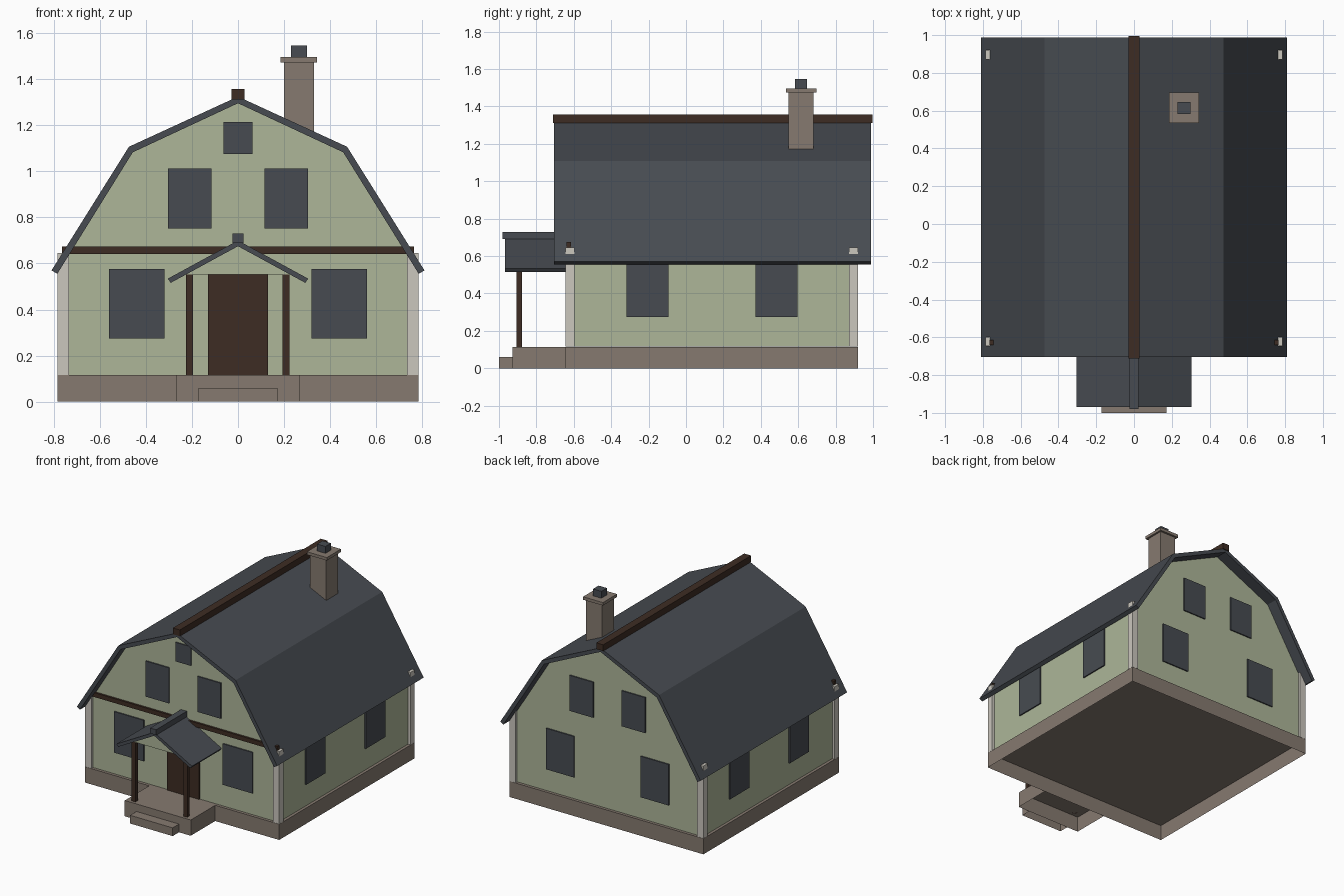
import bpy, bmesh

if "Cube" in bpy.data.objects:
    bpy.data.objects.remove(bpy.data.objects["Cube"])


def material(name, r, g, b):
    def lin(c):
        c /= 255
        return c / 12.92 if c <= 0.04045 else ((c + 0.055) / 1.055) ** 2.4
    m = bpy.data.materials.new(name)
    m.diffuse_color = (lin(r), lin(g), lin(b), 1)
    m.use_nodes = True
    m.node_tree.nodes["Principled BSDF"].inputs["Base Color"].default_value = m.diffuse_color
    return m


SAGE = material("sage siding", 173, 182, 153)
SLATE = material("slate grey", 71, 75, 81)
STONE = material("stone brown", 134, 122, 112)
WOOD = material("dark wood", 61, 44, 35)
CREAM = material("cream trim", 203, 199, 190)


def prism(name, profile, y0, y1, mat, open_bottom=False):
    """Extrude an xz profile along y from y0 to y1."""
    bm = bmesh.new()
    front = bm.faces.new([bm.verts.new((x, y0, z)) for x, z in profile])
    ext = bmesh.ops.extrude_face_region(bm, geom=[front], use_keep_orig=True)
    moved = [v for v in ext["geom"] if isinstance(v, bmesh.types.BMVert)]
    bmesh.ops.translate(bm, verts=moved, vec=(0, y1 - y0, 0))
    bmesh.ops.recalc_face_normals(bm, faces=bm.faces[:])
    if open_bottom:
        under = [f for f in bm.faces if f.normal.z < -0.9]
        bmesh.ops.delete(bm, geom=under, context='FACES')
    mesh = bpy.data.meshes.new(name)
    bm.to_mesh(mesh)
    bm.free()
    mesh.materials.append(mat)
    obj = bpy.data.objects.new(name, mesh)
    bpy.context.collection.objects.link(obj)
    return obj


def box(name, x0, x1, y0, y1, z0, z1, mat, open_bottom=False):
    return prism(name, [(x0, z0), (x1, z0), (x1, z1), (x0, z1)],
                 y0, y1, mat, open_bottom)


def mirrored(half):
    """Mirror a half profile that ends on the centre line x = 0."""
    return half + [(-x, z) for x, z in reversed(half) if x > 0]


def roof_profile(outer, inner):
    """Closed band between an outer and an inner roof line."""
    return mirrored(outer) + mirrored(inner)[::-1]


# Wall planes
WX, WF, WB = 0.765, -0.625, 0.90
BASE = 0.116
T = 0.009  # plate thickness

# Hollow stone base, porch slab and step
box("foundation", -0.785, 0.785, -0.645, 0.92, 0, 0.115, STONE, True)
box("porch_slab", -0.267, 0.267, -0.927, -0.645, 0, 0.115, STONE, True)
box("porch_step", -0.172, 0.172, -1.0, -0.927, 0, 0.06, STONE, True)

# House body with gambrel gables
prism("house_walls", mirrored([(WX, BASE), (WX, 0.61), (0.46, 1.092), (0, 1.302)]),
      WF, WB, SAGE)

# Gambrel roof and ridge beam
prism("main_roof", roof_profile([(0.81, 0.57), (0.474, 1.107), (0, 1.325)],
                                [(0.785, 0.555), (0.457, 1.083), (0, 1.296)]),
      -0.705, 0.988, SLATE)
box("ridge_beam", -0.028, 0.028, -0.712, 0.996, 1.312, 1.358, WOOD)

# Corner posts and the front band board
for s in (-1, 1):
    for y in (-0.645, 0.872):
        x0, x1 = sorted((s * 0.735, s * 0.785))
        box("corner_post", x0, x1, y, y + 0.048, BASE, 0.645, CREAM)
box("band_board", -0.765, 0.765, -0.64, -0.615, 0.642, 0.674, WOOD)

# Windows on all four walls, mirrored left and right
for s in (-1, 1):
    def pair(name, a, b, y0, y1, z0, z1):
        x0, x1 = sorted((s * a, s * b))
        box(name, x0, x1, y0, y1, z0, z1, SLATE)
    pair("front_lower_window", 0.32, 0.56, WF - T, WF, 0.275, 0.575)
    pair("front_upper_window", 0.115, 0.303, WF - T, WF, 0.753, 1.013)
    pair("back_lower_window", 0.27, 0.495, WB, WB + T, 0.275, 0.575)
    pair("back_upper_window", 0.115, 0.305, WB, WB + T, 0.753, 1.013)
    for y0 in (-0.318, 0.371):
        pair("side_window", WX, WX + T, y0, y0 + 0.225, 0.275, 0.575)
box("attic_window", -0.063, 0.063, WF - T, WF, 1.075, 1.214, SLATE)

# Front door
box("front_door", -0.13, 0.13, WF - T, WF, BASE, 0.553, WOOD)

# Porch posts, gable, roof and ridge cap
for x in (-0.21, 0.209):
    box("porch_post", x - 0.015, x + 0.015, -0.906, -0.878, 0.115, 0.56, WOOD)
prism("porch_gable", mirrored([(0.225, 0.553), (0, 0.677)]), -0.91, WF, SAGE)
prism("porch_roof", roof_profile([(0.305, 0.534), (0, 0.70)],
                                 [(0.292, 0.516), (0, 0.675)]),
      -0.968, WF, SLATE)
box("porch_ridge_cap", -0.024, 0.024, -0.98, WF, 0.69, 0.73, SLATE)

# Chimney with cap and flue
box("chimney", 0.20, 0.33, 0.548, 0.682, 1.10, 1.476, STONE)
box("chimney_cap", 0.184, 0.344, 0.534, 0.697, 1.474, 1.496, STONE)
box("chimney_flue", 0.231, 0.299, 0.583, 0.647, 1.49, 1.546, SLATE)
